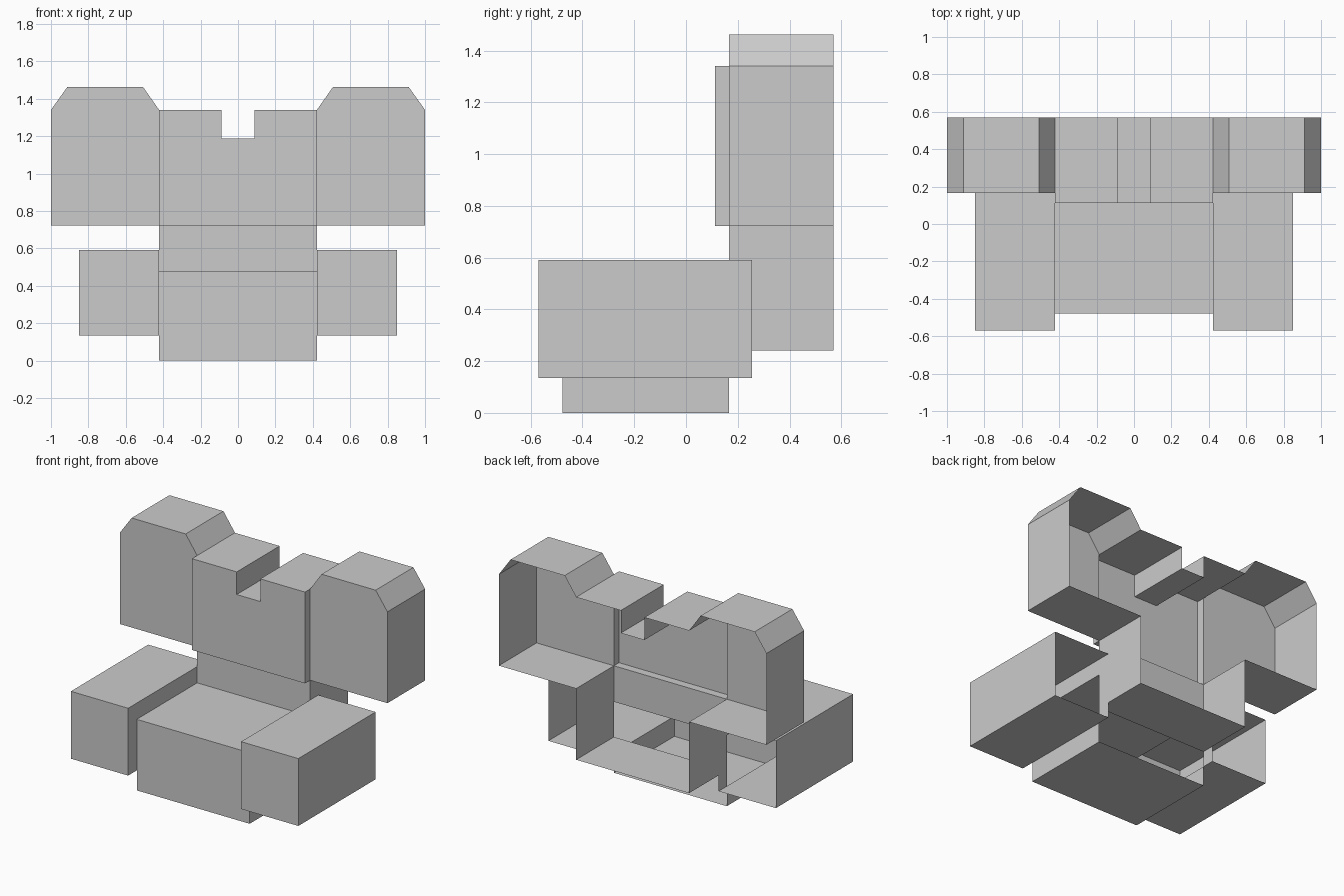
import bpy
import bmesh

if "Cube" in bpy.data.objects:
    bpy.data.objects.remove(bpy.data.objects["Cube"])


def make_object(name, bm, mirror=False):
    bmesh.ops.remove_doubles(bm, verts=bm.verts, dist=1e-5)
    mesh = bpy.data.meshes.new(name)
    bm.to_mesh(mesh)
    bm.free()
    obj = bpy.data.objects.new(name, mesh)
    bpy.context.collection.objects.link(obj)
    if mirror:
        obj.modifiers.new("Mirror", "MIRROR").use_mirror_merge = False
    return obj


def add_face(bm, points):
    bm.faces.new([bm.verts.new(p) for p in points])


def shell(name, outline, y0, y1, front=True, ends=None, mirror=False, extra=()):
    """Open-backed shell: an (x, z) outline swept from y0 back to y1.
    ends gives another back edge for single sides; None leaves a side open."""
    ends = ends or {}
    bm = bmesh.new()
    if front:
        add_face(bm, [(x, y0, z) for x, z in outline])
    for i, (ax, az) in enumerate(outline):
        bx, bz = outline[(i + 1) % len(outline)]
        back = ends.get(i, y1)
        if back is not None:
            add_face(bm, [(ax, y0, az), (ax, back, az), (bx, back, bz), (bx, y0, bz)])
    for points in extra:
        add_face(bm, points)
    return make_object(name, bm, mirror)


W = 0.422       # half width of the middle section
BACK = 0.57     # open rear edge
PANEL = 0.167   # front plane of the backrest

# Seat block, open to the back and into the armrests
shell("seat",
      [(-W, 0), (W, 0), (W, 0.135), (W, 0.48), (-W, 0.48), (-W, 0.135)],
      -0.478, PANEL, ends={2: None, 4: None})

# Lower backrest with its visible front panel above the seat
shell("lower_backrest",
      [(-W, 0.242), (W, 0.242), (W, 0.723), (-W, 0.723)],
      PANEL, BACK, front=False, ends={2: None},
      extra=[[(-W, PANEL, 0.48), (W, PANEL, 0.48), (W, PANEL, 0.723), (-W, PANEL, 0.723)]])

# Upper backrest with a notch, standing slightly forward of the wings
N = 0.088
shell("upper_backrest",
      [(-W, 0.723), (W, 0.723), (W, 1.34), (N, 1.34), (N, 1.187),
       (-N, 1.187), (-N, 1.34), (-W, 1.34)],
      0.112, BACK, ends={0: PANEL, 1: PANEL, 7: PANEL})

# Chamfered side wings, open toward the middle
shell("backrest_wing",
      [(W, 0.723), (1, 0.723), (1, 1.34), (0.912, 1.463), (0.508, 1.463), (W, 1.34)],
      PANEL, BACK, ends={5: None}, mirror=True)

# Armrests; the inner wall steps around the seat opening
inner_wall = [(-0.57, 0.135), (-0.57, 0.59), (PANEL, 0.59), (PANEL, 0.48),
              (-0.478, 0.48), (-0.478, 0.135)]
inner_tab = [(PANEL, 0.135), (PANEL, 0.242), (0.255, 0.242), (0.255, 0.135)]
shell("armrest",
      [(W, 0.135), (0.85, 0.135), (0.85, 0.59), (W, 0.59)],
      -0.57, 0.255, ends={3: None}, mirror=True,
      extra=[[(W, y, z) for y, z in reversed(p)] for p in (inner_wall, inner_tab)])
